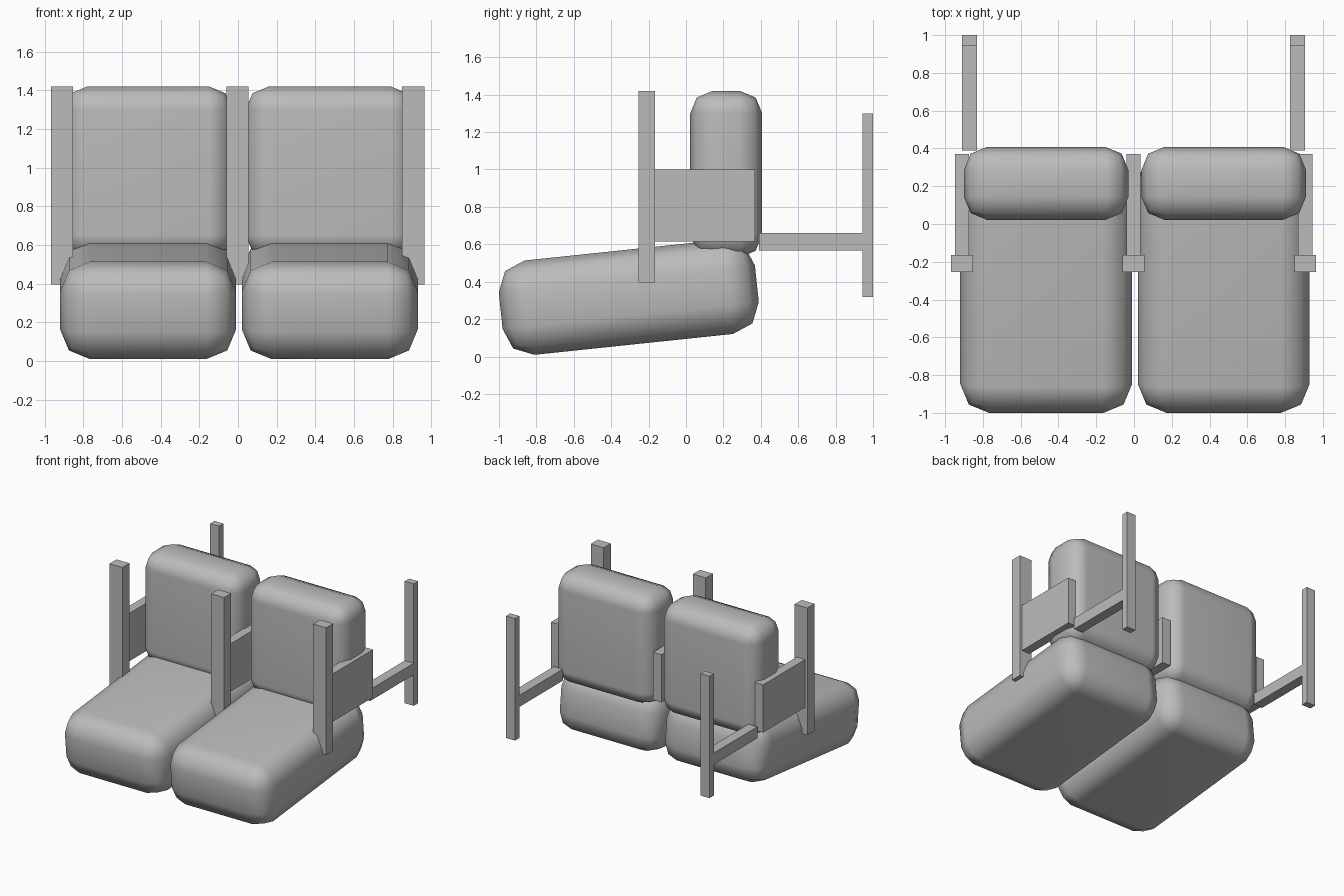
import bpy
from math import radians

default = bpy.data.objects.get("Cube")
if default:
    bpy.data.objects.remove(default, do_unlink=True)

# Single grey material
grey = bpy.data.materials.new("plain grey")
grey.use_nodes = True
grey.diffuse_color = (0.5, 0.5, 0.5, 1)
grey.node_tree.nodes["Principled BSDF"].inputs["Base Color"].default_value = (0.5, 0.5, 0.5, 1)


def box(name, center, size):
    bpy.ops.mesh.primitive_cube_add(size=1, location=center)
    obj = bpy.context.object
    obj.name = name
    obj.scale = size
    bpy.ops.object.transform_apply(location=False, rotation=False, scale=True)
    obj.data.materials.append(grey)
    return obj


def span(name, x, width, y0, y1, z0, z1):
    return box(name, (x, (y0 + y1) / 2, (z0 + z1) / 2), (width, y1 - y0, z1 - z0))


def cushion(name, center, size, radius, tilt=0):
    obj = box(name, center, size)
    obj.rotation_euler.x = radians(tilt)
    bevel = obj.modifiers.new("Rounded edges", 'BEVEL')
    bevel.width = radius
    bevel.segments = 2
    bpy.ops.object.modifier_apply(modifier=bevel.name)
    bpy.ops.object.shade_smooth_by_angle(angle=radians(60))
    obj.modifiers.new("Even shading", 'WEIGHTED_NORMAL').keep_sharp = True
    return obj


# Cushions: one tilted seat and one upright back for each place
for side, s in (("right", -1), ("left", 1)):
    x = 0.005 + s * 0.47
    cushion(side + "_seat_cushion", (x, -0.306, 0.317), (0.91, 1.377, 0.507), 0.155, 6)
    cushion(side + "_back_cushion", (x, 0.215, 0.975), (0.87, 0.385, 0.89), 0.12)

# Armrests: a front post with a panel behind it
for side, x in (("right", -0.91), ("middle", -0.003), ("left", 0.907)):
    span(side + "_front_post", x, 0.115, -0.255, -0.165, 0.395, 1.42)
    span(side + "_arm_panel", x, 0.075, -0.165, 0.37, 0.615, 1.0)

# Rear supports: a horizontal bar ending in an upright
for side, x in (("right", -0.87), ("left", 0.865)):
    span(side + "_rear_bar", x, 0.08, 0.39, 0.945, 0.567, 0.66)
    span(side + "_rear_post", x, 0.08, 0.945, 1.0, 0.317, 1.3)
